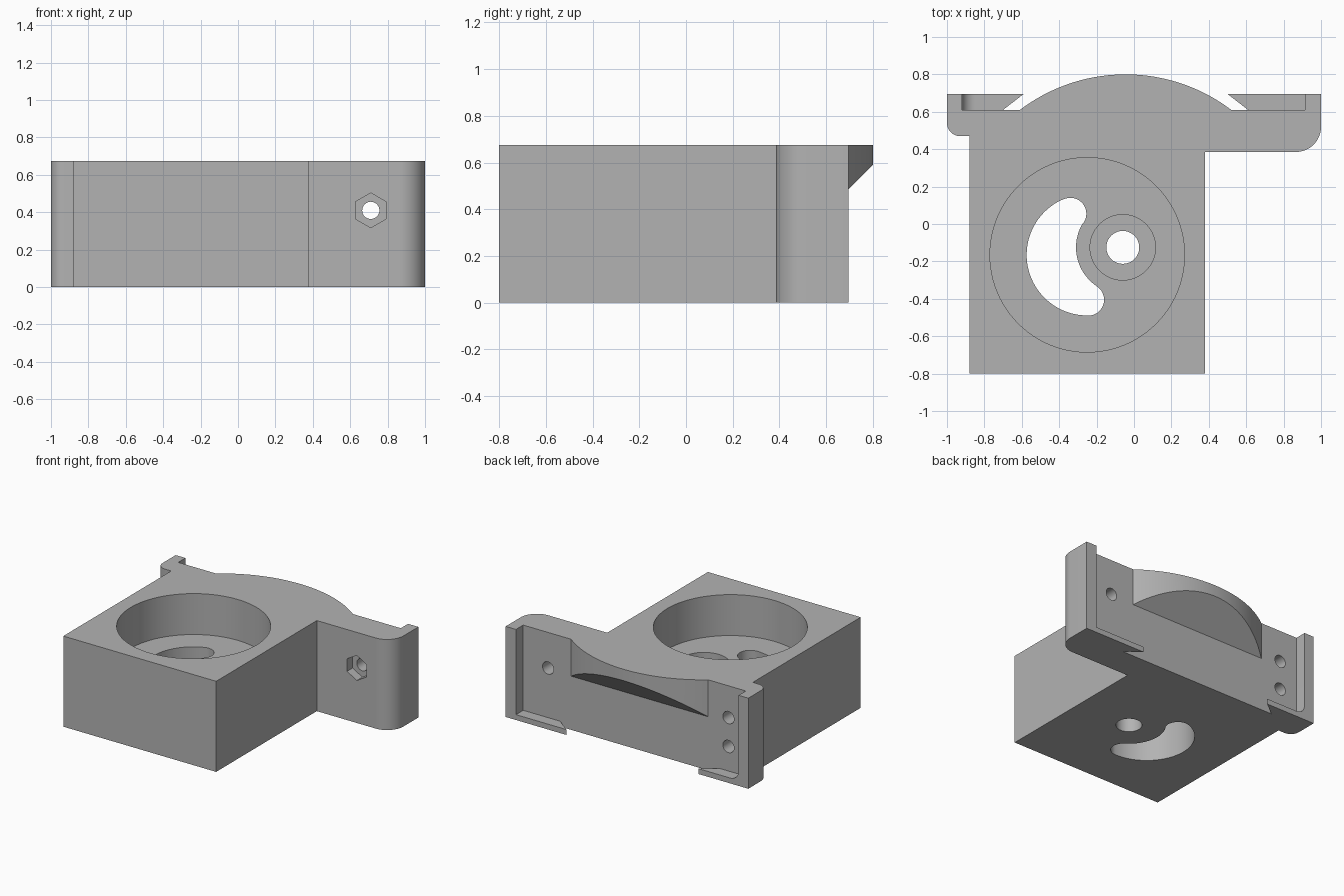
import bpy, bmesh, math
from mathutils import Vector

if "Cube" in bpy.data.objects:
    bpy.data.objects.remove(bpy.data.objects["Cube"])

H = 0.675            # overall height
BACK, SEAT = 0.695, 0.61   # rim plane and recessed mounting plane

grey = bpy.data.materials.new("light_grey")
grey.diffuse_color = (0.45, 0.45, 0.45, 1)
grey.use_nodes = True
grey.node_tree.nodes["Principled BSDF"].inputs["Base Color"].default_value = grey.diffuse_color


def arc(cx, cy, r, a0, a1, n=24):
    """Points on an arc, angles in degrees."""
    return [(cx + r * math.cos(math.radians(a0 + (a1 - a0) * i / n)),
             cy + r * math.sin(math.radians(a0 + (a1 - a0) * i / n))) for i in range(n + 1)]


def circle(cx, cy, r, n=48, start=0):
    return arc(cx, cy, r, start, start + 360, n)[:-1]


def prism(name, low, high):
    """Solid between two matching rings of 3D points."""
    bm = bmesh.new()
    a = [bm.verts.new(p) for p in low]
    b = [bm.verts.new(p) for p in high]
    bm.faces.new(a)
    bm.faces.new(b)
    for i in range(len(a)):
        j = (i + 1) % len(a)
        bm.faces.new((a[i], a[j], b[j], b[i]))
    bmesh.ops.recalc_face_normals(bm, faces=bm.faces)
    me = bpy.data.meshes.new(name)
    bm.to_mesh(me)
    bm.free()
    me.materials.append(grey)
    ob = bpy.data.objects.new(name, me)
    bpy.context.collection.objects.link(ob)
    return ob


def plan(name, pts, z0, z1):
    """Extrude an xy outline upwards."""
    return prism(name, [(x, y, z0) for x, y in pts], [(x, y, z1) for x, y in pts])


def elevation(name, pts, y0, y1):
    """Extrude an xz outline along y."""
    return prism(name, [(x, y0, z) for x, z in pts], [(x, y1, z) for x, z in pts])


def combine(target, tool, operation="DIFFERENCE"):
    mod = target.modifiers.new("combine", "BOOLEAN")
    mod.operation = operation
    mod.solver = "EXACT"
    mod.object = tool
    bpy.context.view_layer.objects.active = target
    bpy.ops.object.modifier_apply(modifier=mod.name)
    bpy.data.objects.remove(tool)


# block with a wide rear flange and rounded flange corners
outline = [(-0.88, -0.80), (0.38, -0.80), (0.38, 0.385)]
outline += arc(0.865, 0.52, 0.135, -90, 0, 16)
outline += [(1, BACK), (-1, BACK)]
outline += arc(-0.93, 0.54, 0.07, 180, 270, 12)
outline += [(-0.88, 0.47)]
housing = plan("bracket_housing", outline, 0, H)

# rear recess, leaving side lips and a thin bottom lip with one filleted corner
recess = [(0.915, H + 0.1), (-0.92, H + 0.1)]
recess += arc(-0.85, 0.11, 0.07, 180, 270, 12) + [(0.915, 0.04)]
combine(housing, elevation("recess_cutter", recess, SEAT, 0.9))

# angled gap in the bottom lip
t = (0.9 - SEAT) / (BACK - SEAT)
gap = [(-0.70, SEAT), (0.61, SEAT), (0.61 - 0.11 * t, 0.9), (-0.70 + 0.11 * t, 0.9)]
combine(housing, plan("gap_cutter", gap, -0.1, 0.1))

# curved rear bulge with a 45 degree underside
half = math.degrees(math.asin(0.565 / 0.935))
bulge = arc(-0.045, -0.135, 0.935, 90 - half, 90 + half, 48)
bulge = [(0.52, 0.55)] + bulge + [(-0.61, 0.55)]
combine(housing, prism("bulge", [(x, y, y - 0.21) for x, y in bulge],
                       [(x, y, H) for x, y in bulge]), "UNION")

# large round pocket, counterbore and shaft hole
FLOOR = 0.37
combine(housing, plan("pocket_cutter", circle(-0.25, -0.165, 0.52, 96), FLOOR, 1))
combine(housing, plan("counterbore_cutter", circle(-0.06, -0.125, 0.175, 64), FLOOR - 0.07, 0.6))
combine(housing, plan("shaft_cutter", circle(-0.06, -0.125, 0.088), -0.1, 0.6))

# crescent slot through the pocket floor
slot = arc(-0.34, 0.055, 0.085, 112, -32.7, 20)
slot += arc(-0.06, -0.125, 0.25, 147.3, 236.5, 24)[1:-1]
slot += arc(-0.245, -0.405, 0.085, 56.5, -89, 20)
slot += arc(-0.25, -0.165, 0.324, 271, 112, 40)[1:-1]
combine(housing, plan("slot_cutter", slot, -0.1, 0.6))

# screw hole with hexagonal nut pocket, and two blind screw holes
combine(housing, elevation("screw_cutter", circle(0.71, 0.41, 0.046, 32), 0.3, 0.8))
combine(housing, elevation("nut_cutter", circle(0.71, 0.41, 0.093, 6, 30), 0.3, 0.45))
for z in (0.438, 0.223):
    combine(housing, elevation("blind_cutter", circle(-0.777, z, 0.046, 32), 0.36, 0.8))

# smooth curved walls, crisp edges
bpy.ops.object.select_all(action="DESELECT")
housing.select_set(True)
bpy.context.view_layer.objects.active = housing
bpy.ops.object.shade_smooth_by_angle(angle=math.radians(30))
